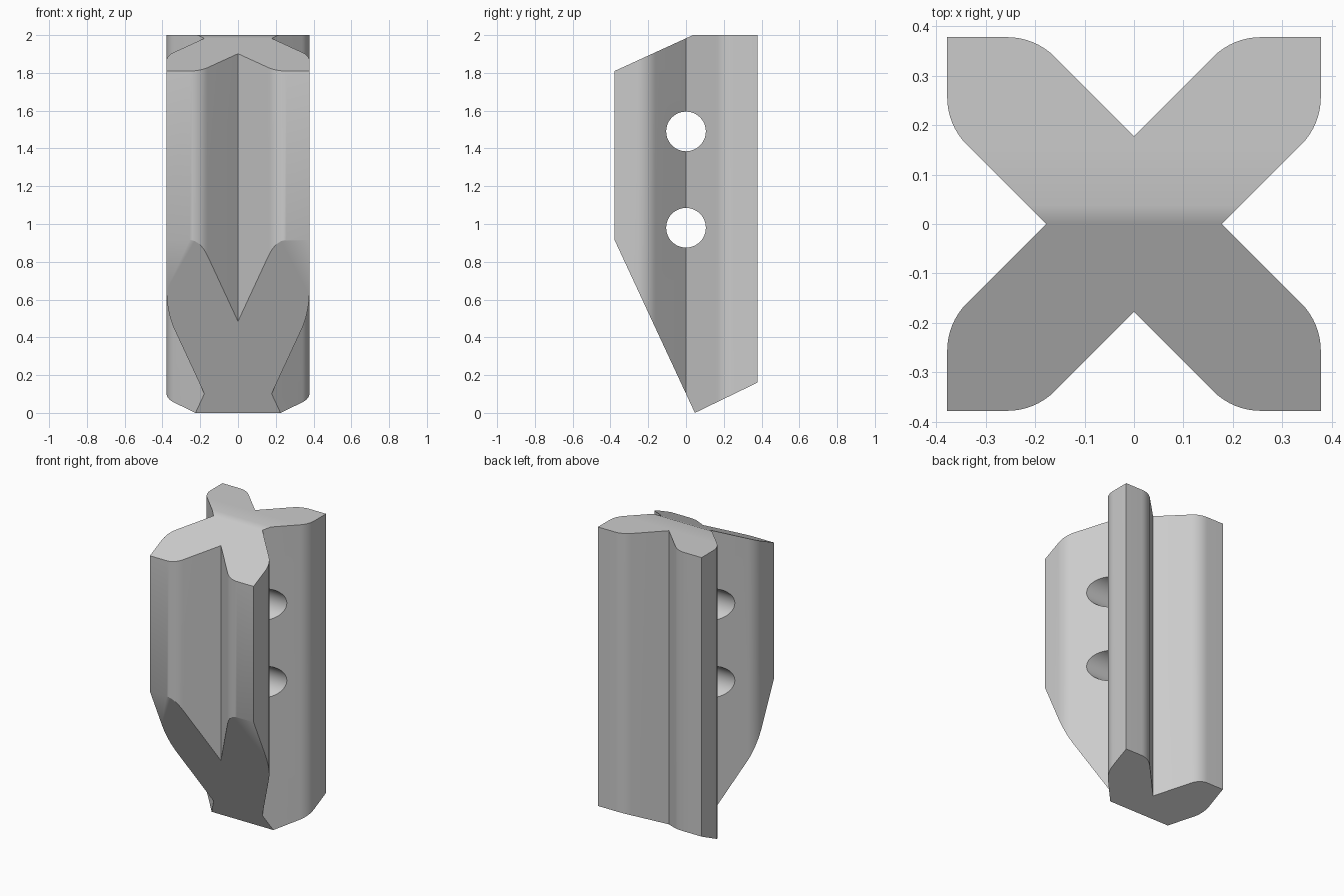
import bpy, bmesh, math
from mathutils import Vector, Matrix

if "Cube" in bpy.data.objects:
    bpy.data.objects.remove(bpy.data.objects["Cube"])

W, NOTCH, H = 0.378, 0.178, 2.0      # half width, notch depth, height
T = 0.056                            # fillet tangent length
R = T / math.tan(math.radians(22.5))
STEPS = 8

# One arm of the X section: notch, fillet, sharp tip, mirrored fillet
cx, cy = W - NOTCH + T, W - R
fillet = [(cx + R * math.cos(a), cy + R * math.sin(a))
          for a in (math.radians(90 + 45 * i / STEPS) for i in range(STEPS + 1))]
arm = [(NOTCH, 0)] + [(y, x) for x, y in reversed(fillet)] + [(W, W)] + fillet

# Four arms rotated around the centre, extruded upward
bm = bmesh.new()
verts = []
for k in range(4):
    rot = Matrix.Rotation(k * math.pi / 2, 3, 'Z')
    verts += [bm.verts.new(rot @ Vector((x, y, 0))) for x, y in arm]
face = bm.faces.new(verts)
ext = bmesh.ops.extrude_face_region(bm, geom=[face])
bmesh.ops.translate(bm, vec=(0, 0, H),
                    verts=[v for v in ext['geom'] if isinstance(v, bmesh.types.BMVert)])


def slice_off(p, q, outward):
    """Cut along the line p-q in the side (y, z) view, removing the outward side."""
    dy, dz = q[0] - p[0], q[1] - p[1]
    n = Vector((0, -dz, dy)).normalized()
    if n.dot(Vector(outward)) < 0:
        n.negate()
    cut = bmesh.ops.bisect_plane(bm, geom=bm.verts[:] + bm.edges[:] + bm.faces[:],
                                 plane_co=(0, p[0], p[1]), plane_no=n, clear_outer=True)
    edges = [e for e in cut['geom_cut'] if isinstance(e, bmesh.types.BMEdge)]
    bmesh.ops.contextual_create(bm, geom=[e for e in edges if e.is_boundary])


# Sloped top front, long front chamfer, sloped underside at the back
slice_off((-W, 1.81), (0.037, 2.0), (0, -1, 1))
slice_off((-W, 0.915), (0.047, 0.0), (0, -1, -1))
slice_off((0.047, 0.0), (W, 0.16), (0, 1, -1))
bmesh.ops.remove_doubles(bm, verts=bm.verts[:], dist=1e-5)
bmesh.ops.recalc_face_normals(bm, faces=bm.faces[:])
mesh = bpy.data.meshes.new("cross_post")
bm.to_mesh(mesh)
bm.free()
post = bpy.data.objects.new("cross_post", mesh)
bpy.context.collection.objects.link(post)

# Two round holes straight through from side to side
for z in (0.98, 1.49):
    bpy.ops.mesh.primitive_cylinder_add(vertices=48, radius=0.105, depth=1.2,
                                        location=(0, 0, z), rotation=(0, math.pi / 2, 0))
    cutter = bpy.context.object
    cutter.name = "hole_cutter"
    cutter.hide_render = True
    mod = post.modifiers.new("hole", 'BOOLEAN')
    mod.operation, mod.solver, mod.object = 'DIFFERENCE', 'EXACT', cutter
    bpy.ops.object.select_all(action='DESELECT')
    post.select_set(True)
    bpy.context.view_layer.objects.active = post
    bpy.ops.object.modifier_apply(modifier=mod.name)
    bpy.data.objects.remove(cutter)

bpy.ops.object.shade_smooth_by_angle(angle=math.radians(25))
